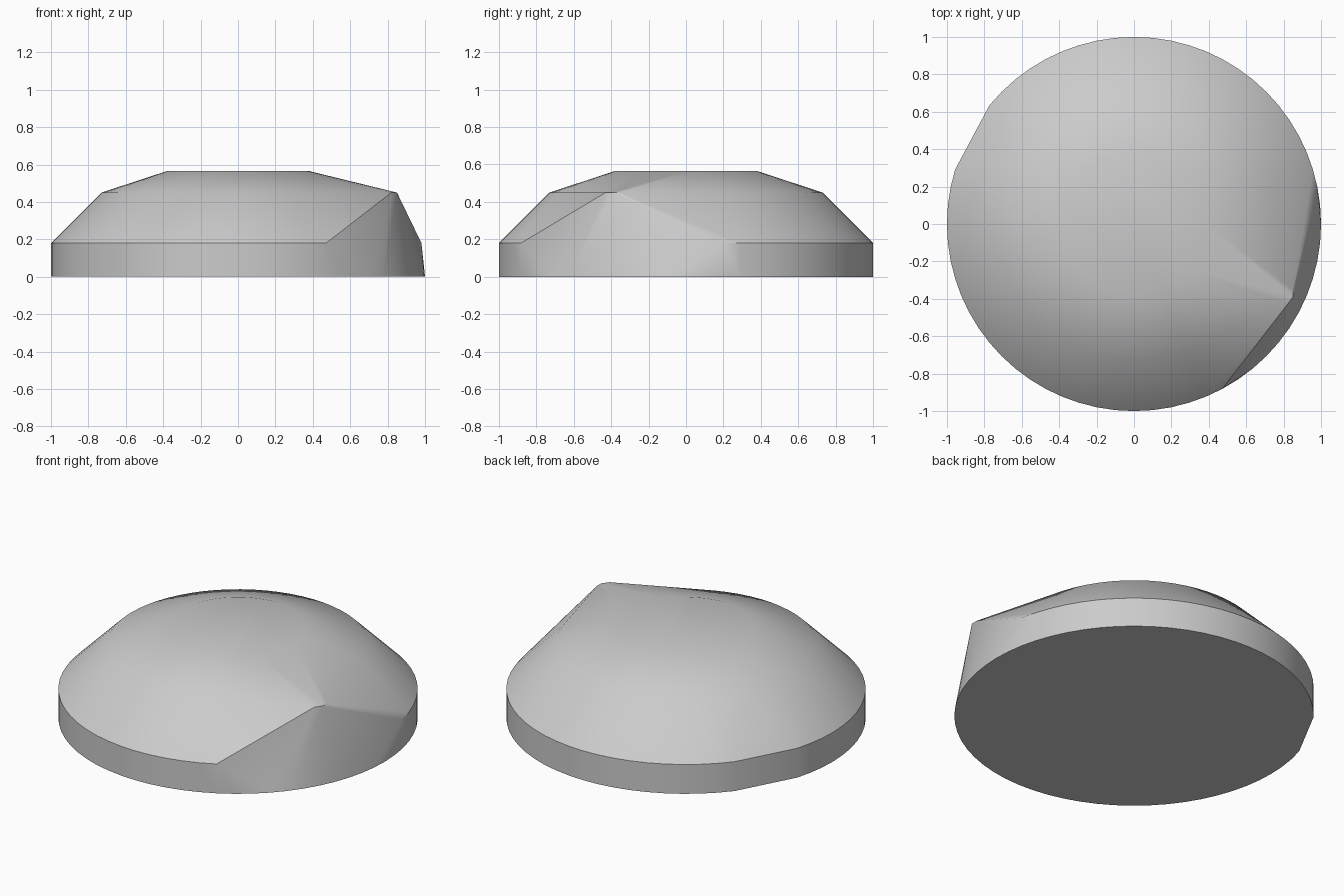
import bpy
import bmesh
from math import radians, cos, sin

cube = bpy.data.objects.get("Cube")
if cube:
    bpy.data.objects.remove(cube, do_unlink=True)

SEGMENTS = 64


def ring(bm, radius, z, gaps=()):
    """Circle of points, leaving out the angles that fall inside a gap."""
    for i in range(SEGMENTS):
        angle = 360 * i / SEGMENTS
        if any(a < angle < b for a, b in gaps):
            continue
        t = radians(angle)
        bm.verts.new((radius * cos(t), radius * sin(t), z))


bm = bmesh.new()

# Gaps: a flat chip in the wall, and the rim worn away below the pointed corner
chip = (146, 163)
worn_rim = [(0, 6), (303, 361), (-1, 1)]

# Wall, shoulder and crown
ring(bm, 1.0, 0.0, [chip])
ring(bm, 1.0, 0.18, [chip] + worn_rim)
ring(bm, 0.73, 0.45)
ring(bm, 0.38, 0.565)

# Pointed corner
for x, y in ((0.85, -0.35), (0.85, -0.39), (0.82, -0.43)):
    bm.verts.new((x, y, 0.45))

# Stretch one skin over all the points
hull = bmesh.ops.convex_hull(bm, input=bm.verts[:])
unused = {g for g in hull["geom_interior"] + hull["geom_unused"]
          if isinstance(g, bmesh.types.BMVert)}
bmesh.ops.delete(bm, geom=list(unused), context='VERTS')
bmesh.ops.recalc_face_normals(bm, faces=bm.faces[:])

mesh = bpy.data.meshes.new("domed_stone")
bm.to_mesh(mesh)
bm.free()
stone = bpy.data.objects.new("domed_stone", mesh)
bpy.context.collection.objects.link(stone)

# Plain grey
grey = bpy.data.materials.new("plain_grey")
grey.use_nodes = True
colour = (0.6, 0.6, 0.6, 1)
grey.diffuse_color = colour
grey.node_tree.nodes["Principled BSDF"].inputs["Base Color"].default_value = colour
mesh.materials.append(grey)

# Smooth the dome, keep the rim and base crisp
bpy.ops.object.select_all(action='DESELECT')
stone.select_set(True)
bpy.context.view_layer.objects.active = stone
bpy.ops.object.shade_smooth_by_angle(angle=radians(32))
